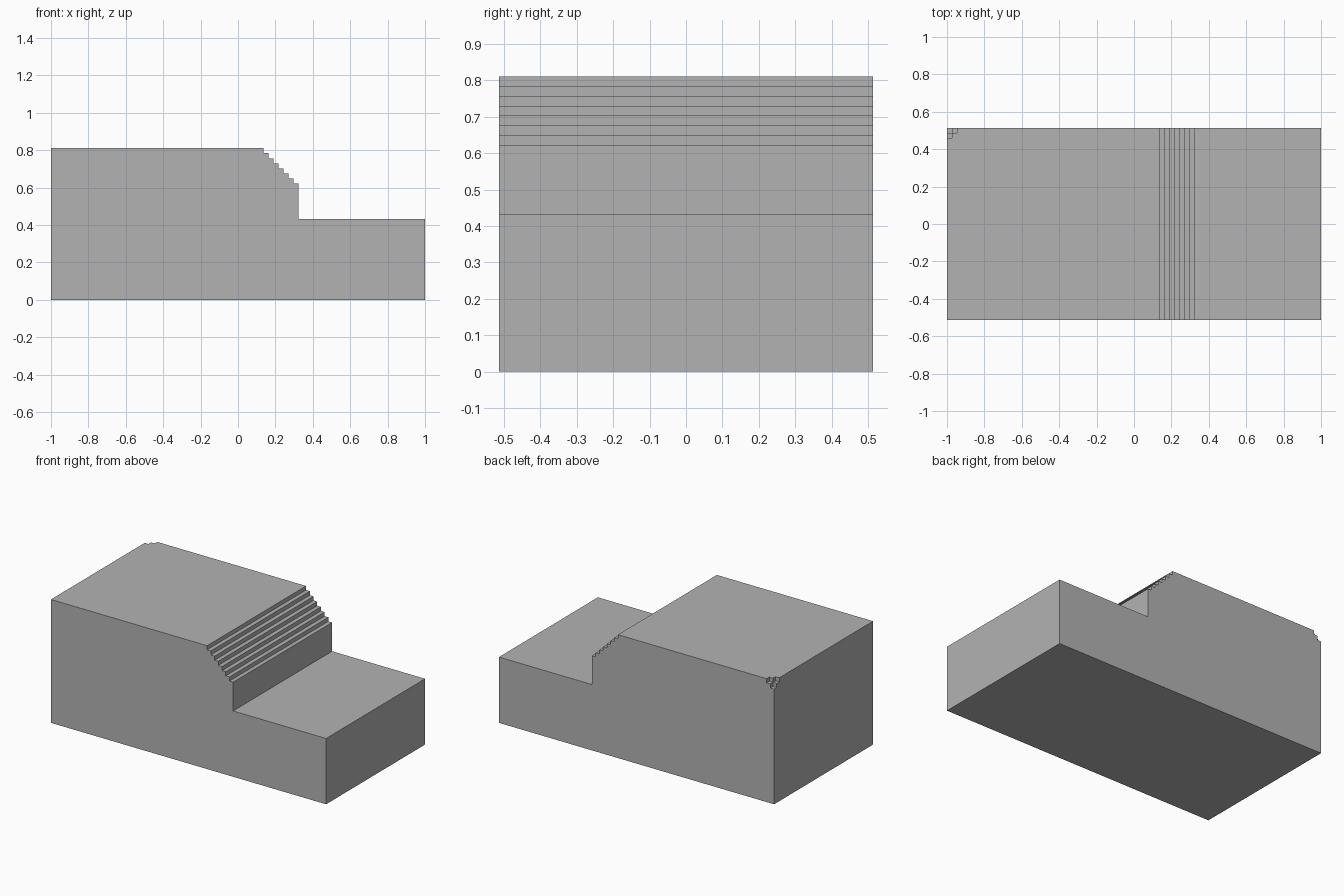
import bpy
import bmesh
from mathutils import Vector

old = bpy.data.objects.get("Cube")
if old:
    bpy.data.objects.remove(old, do_unlink=True)

# Everything sits on a grid of small cubes
LENGTH, DEPTH, HEIGHT = 74, 38, 30
U = 2 / LENGTH
LOW_TOP = 16
STEP_START, STEPS = 42, 7

grey = bpy.data.materials.new("plain grey")
grey.use_nodes = True
colour = (0.45, 0.45, 0.45, 1)
grey.diffuse_color = colour
grey.node_tree.nodes["Principled BSDF"].inputs["Base Color"].default_value = colour


def make_object(name, bm):
    bmesh.ops.recalc_face_normals(bm, faces=bm.faces)
    mesh = bpy.data.meshes.new(name)
    bm.to_mesh(mesh)
    bm.free()
    mesh.materials.append(grey)
    obj = bpy.data.objects.new(name, mesh)
    bpy.context.collection.objects.link(obj)
    return obj


# Side profile: tall block, staircase down, low block
profile = [(0, 0), (0, HEIGHT)]
for i in range(STEPS):
    profile += [(STEP_START + i, HEIGHT - i), (STEP_START + i, HEIGHT - i - 1)]
end = STEP_START + STEPS
profile += [(end, HEIGHT - STEPS), (end, LOW_TOP), (LENGTH, LOW_TOP), (LENGTH, 0)]

bm = bmesh.new()
verts = [bm.verts.new((x * U - 1, -DEPTH / 2 * U, z * U)) for x, z in profile]
face = bm.faces.new(verts)
extruded = bmesh.ops.extrude_face_region(bm, geom=[face])["geom"]
bmesh.ops.translate(bm, vec=(0, DEPTH * U, 0),
                    verts=[v for v in extruded if isinstance(v, bmesh.types.BMVert)])
body = make_object("stepped_body", bm)

# Stepped notches in the two top corners of the tall end
cutters = []
for side in (-1, 1):
    corner = Vector((-1, side * DEPTH / 2 * U, HEIGHT * U))
    inward = Vector((1, -side, -1))
    for axis in range(3):
        reach = Vector((1, 1, 1))
        reach[axis] = 2
        bm = bmesh.new()
        bmesh.ops.create_cube(bm, size=1)
        for v in bm.verts:
            local = [reach[k] if v.co[k] > 0 else -1 for k in range(3)]
            v.co = corner + Vector([local[k] * inward[k] * U for k in range(3)])
        cutter = make_object("corner_cutter", bm)
        cutter.hide_render = True
        cutters.append(cutter)
        cut = body.modifiers.new("corner_notch", "BOOLEAN")
        cut.operation = "DIFFERENCE"
        cut.solver = "EXACT"
        cut.object = cutter

# Keep the cut result and drop the cutters
bpy.context.view_layer.update()
graph = bpy.context.evaluated_depsgraph_get()
result = bpy.data.meshes.new_from_object(body.evaluated_get(graph))
body.modifiers.clear()
body.data = result
for cutter in cutters:
    bpy.data.objects.remove(cutter, do_unlink=True)
